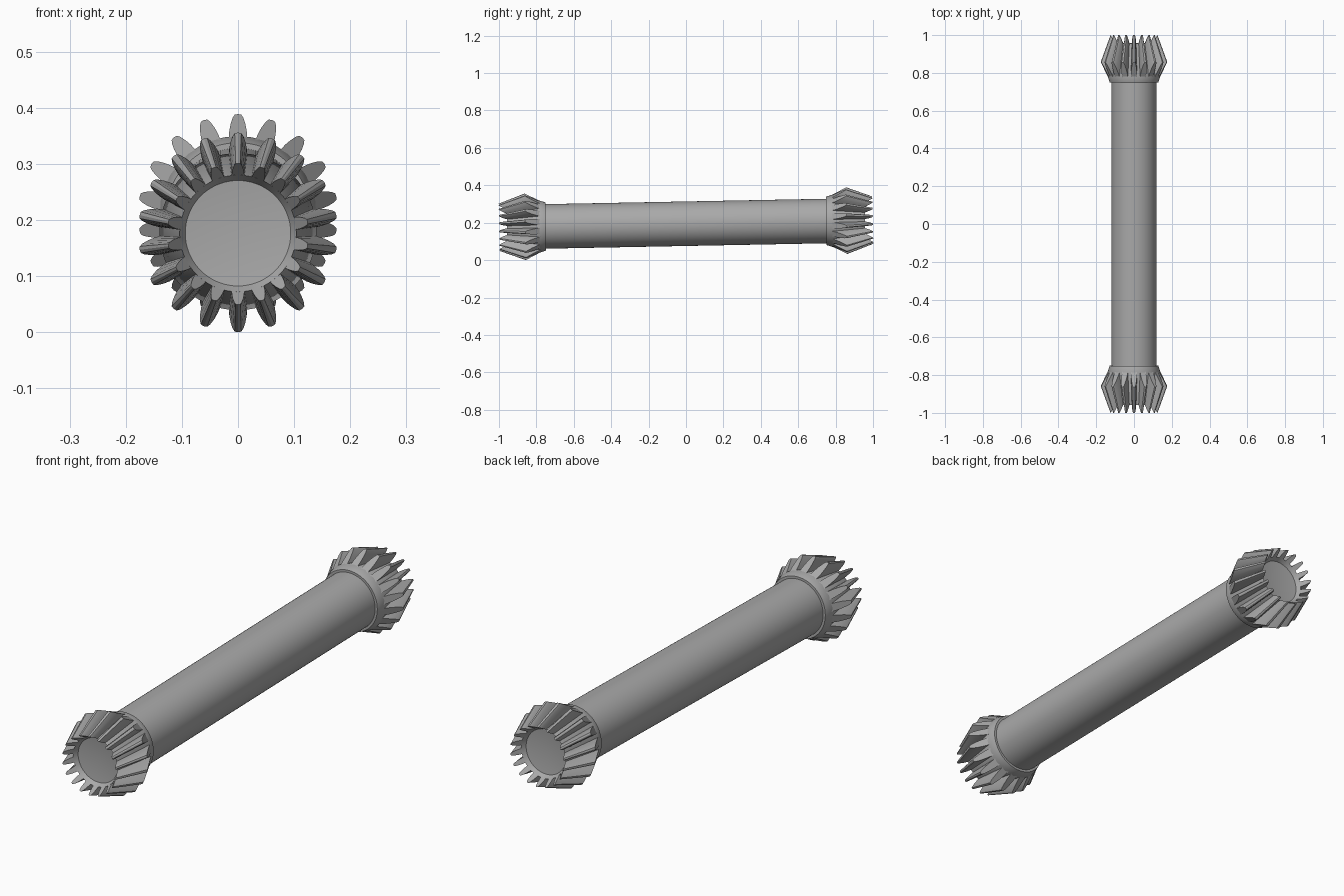
import bpy, bmesh, math
from mathutils import Matrix, Vector

cube = bpy.data.objects.get("Cube")
if cube:
    bpy.data.objects.remove(cube, do_unlink=True)

TEETH = 18
SEGMENTS = 72
PLACE = Matrix.Translation((0, 0, 0.1945)) @ Matrix.Rotation(math.radians(1.1), 4, 'X')

steel = bpy.data.materials.new("grey steel")
steel.use_nodes = True
steel.diffuse_color = (0.4, 0.4, 0.4, 1)
steel.node_tree.nodes["Principled BSDF"].inputs["Base Color"].default_value = (0.4, 0.4, 0.4, 1)


def finish(name, bm, angle=30):
    bmesh.ops.remove_doubles(bm, verts=bm.verts, dist=1e-5)
    bmesh.ops.recalc_face_normals(bm, faces=bm.faces)
    mesh = bpy.data.meshes.new(name)
    bm.to_mesh(mesh)
    bm.free()
    mesh.materials.append(steel)
    obj = bpy.data.objects.new(name, mesh)
    bpy.context.collection.objects.link(obj)
    obj.matrix_world = PLACE
    bpy.ops.object.select_all(action='DESELECT')
    obj.select_set(True)
    bpy.context.view_layer.objects.active = obj
    bpy.ops.object.shade_smooth_by_angle(angle=math.radians(angle))
    return obj


def lathe(name, profile):
    """Spin (y, radius) points around the y axis."""
    bm = bmesh.new()
    verts = [bm.verts.new((0, y, r)) for y, r in profile]
    edges = [bm.edges.new(pair) for pair in zip(verts, verts[1:])]
    bmesh.ops.spin(bm, geom=verts + edges, cent=(0, 0, 0), axis=(0, 1, 0),
                   angle=math.tau, steps=SEGMENTS, use_duplicate=False)
    return finish(name, bm)


# Tooth flank: (half width, share of height), tapering to a rounded tip
FLANK = [(1.0, -0.1), (0.94, 0.25), (0.8, 0.55), (0.58, 0.83), (0.36, 0.97)]
SECTION = FLANK + [(0, 1)] + [(-w, h) for w, h in reversed(FLANK)]


def tooth_end(bm, root, tip, half_width, side, turn):
    root, tip = Vector(root), Vector(tip)
    ring = []
    for w, h in SECTION:
        y, r = root.lerp(tip, h)
        ring.append(bm.verts.new(turn @ Vector((w * half_width, side * y, r))))
    return ring


def gear_teeth(name, side):
    bm = bmesh.new()
    for i in range(TEETH):
        turn = Matrix.Rotation(math.tau * i / TEETH, 3, 'Y')
        outer = tooth_end(bm, (0.785, 0.14), (0.86, 0.178), 0.0165, side, turn)
        inner = tooth_end(bm, (0.957, 0.104), (1.0, 0.126), 0.0115, side, turn)
        bm.faces.new(outer)
        bm.faces.new(inner)
        for k in range(len(outer)):
            j = (k + 1) % len(outer)
            bm.faces.new((outer[k], outer[j], inner[j], inner[k]))
    return finish(name, bm)


# Long round shaft
lathe("shaft", [(-0.77, 0), (-0.77, 0.119), (0.77, 0.119), (0.77, 0)])

# A bevel gear on each end, with a shallow dished face
HUB = [(0.75, 0.1), (0.75, 0.129), (0.785, 0.14), (0.957, 0.104), (0.938, 0.094), (0.928, 0)]
for label, side in (("front", -1), ("back", 1)):
    lathe(label + "_gear_hub", [(side * y, r) for y, r in HUB])
    gear_teeth(label + "_gear_teeth", side)
